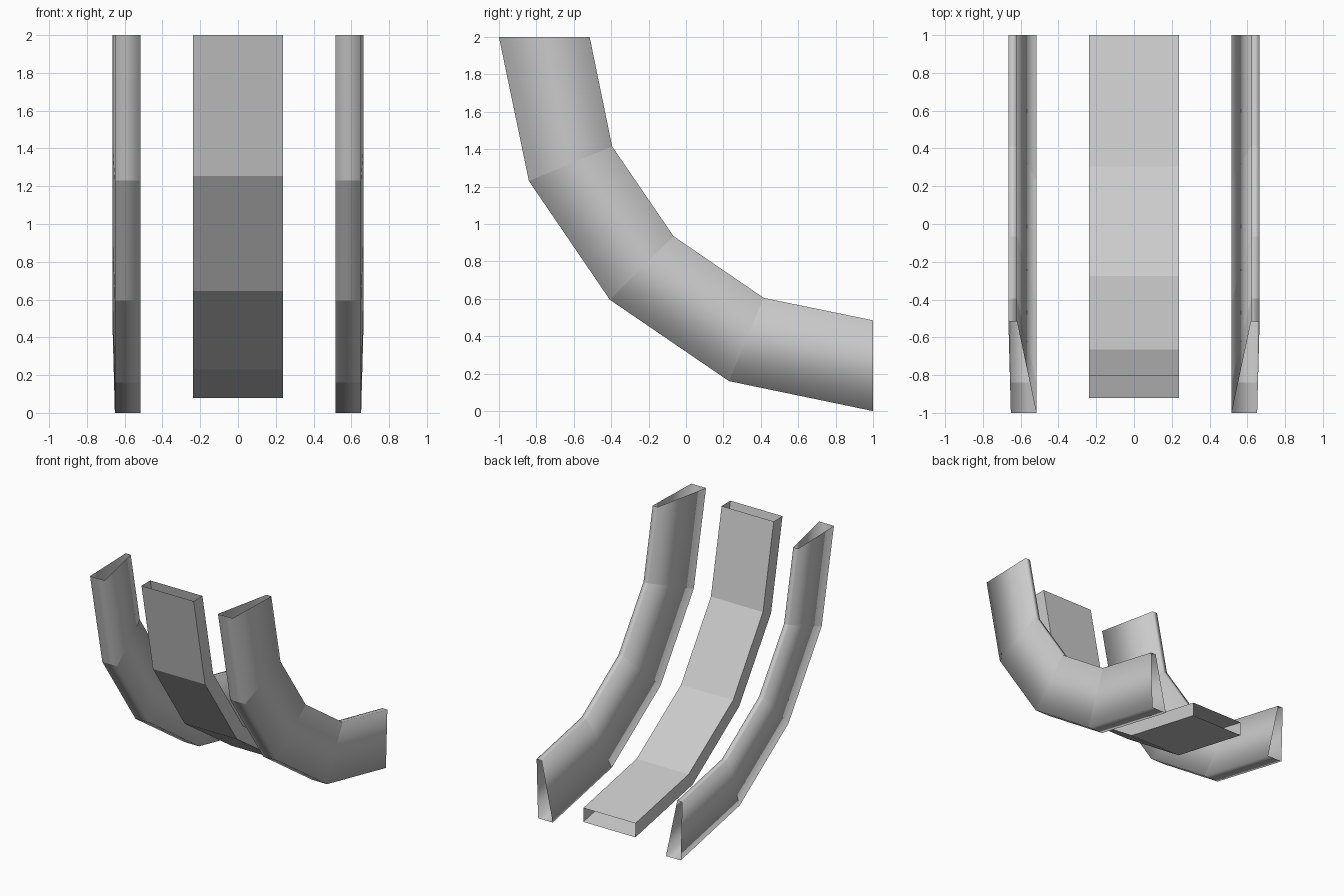
import bpy
import bmesh

cube = bpy.data.objects.get("Cube")
if cube:
    bpy.data.objects.remove(cube, do_unlink=True)

grey = bpy.data.materials.new("light_grey")
grey.use_nodes = True
grey.diffuse_color = (0.6, 0.6, 0.6, 1)
grey.node_tree.nodes["Principled BSDF"].inputs["Base Color"].default_value = (0.6, 0.6, 0.6, 1)


def swept_tube(name, outer, inner, outer_x, inner_x, smooth):
    """Open-ended four-sided tube following an outer and an inner (y, z) path."""
    bm = bmesh.new()
    rings = []
    for (yo, zo), (yi, zi) in zip(outer, inner):
        rings.append([bm.verts.new(p) for p in (
            (outer_x[0], yo, zo), (outer_x[1], yo, zo),
            (inner_x[1], yi, zi), (inner_x[0], yi, zi))])
    for a, b in zip(rings, rings[1:]):
        for i in range(4):
            j = (i + 1) % 4
            bm.faces.new((a[i], a[j], b[j], b[i])).smooth = smooth
    # Each bend stays crisp while the section is shaded round
    for ring in rings:
        for i in range(4):
            bm.edges.get((ring[i], ring[(i + 1) % 4])).smooth = False
    bmesh.ops.recalc_face_normals(bm, faces=bm.faces)
    mesh = bpy.data.meshes.new(name)
    bm.to_mesh(mesh)
    bm.free()
    mesh.materials.append(grey)
    obj = bpy.data.objects.new(name, mesh)
    bpy.context.collection.objects.link(obj)


def arc(*half):
    """Complete a path by mirroring it about the diagonal of the bend."""
    return list(half) + [(z - 1, y + 1) for y, z in reversed(half[:-1])]


# Centre chute
swept_tube("centre_panel",
           arc((-0.92, 2), (-0.77, 1.255), (-0.355, 0.645)),
           arc((-0.805, 2), (-0.665, 1.305), (-0.275, 0.725)),
           (-0.238, 0.238), (-0.238, 0.238), False)

# Side rails, wide along the outside of the bend and thin along the inside
rail_outer = arc((-1, 2), (-0.84, 1.23), (-0.407, 0.595))
rail_inner = arc((-0.515, 2), (-0.395, 1.415), (-0.067, 0.935))
for name, s in (("left_rail", 1), ("right_rail", -1)):
    swept_tube(name, rail_outer, rail_inner,
               (s * 0.652, s * 0.517), (s * 0.665, s * 0.62), True)
